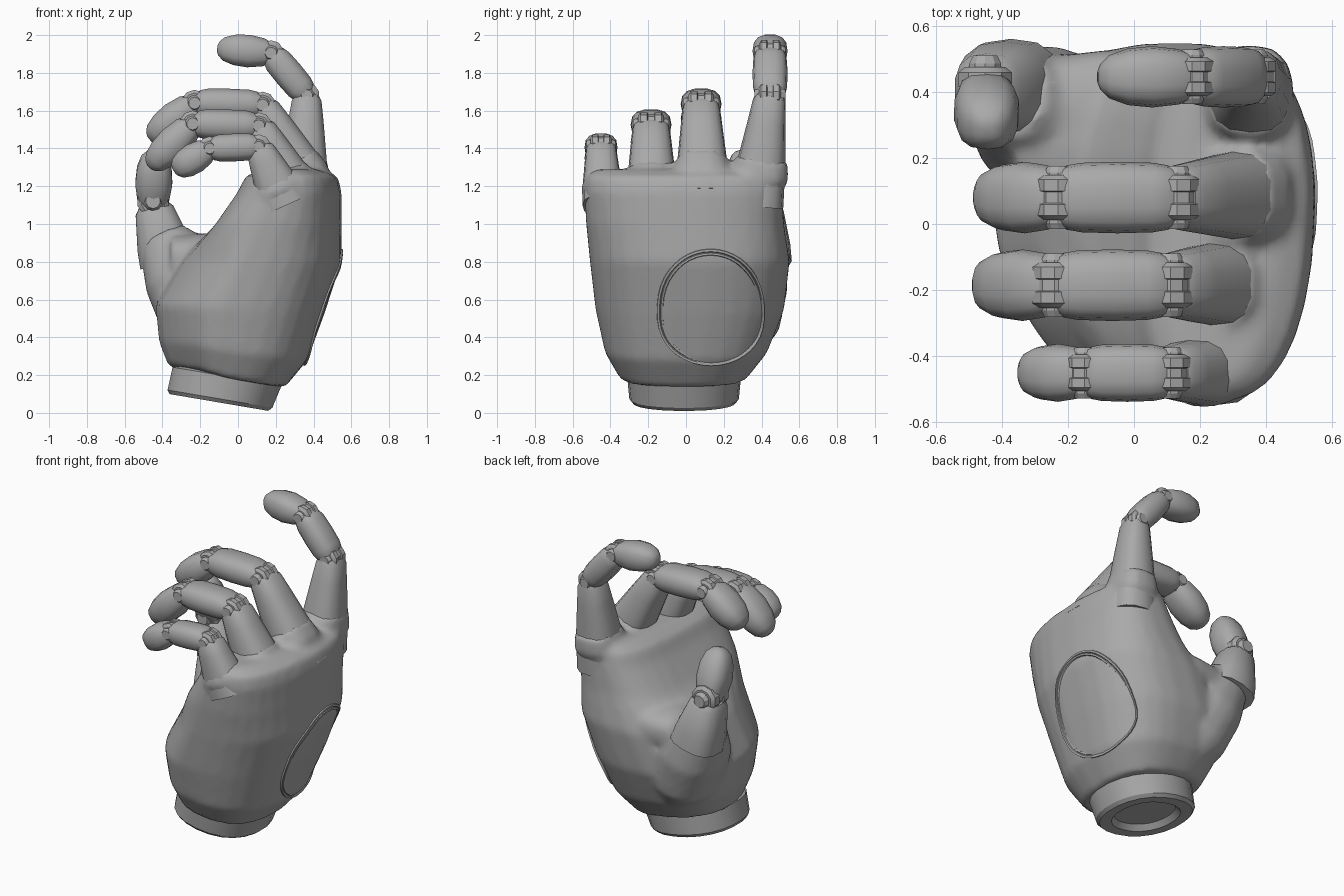
import bpy, bmesh, math
from mathutils import Vector
from mathutils.bvhtree import BVHTree

if "Cube" in bpy.data.objects:
    bpy.data.objects.remove(bpy.data.objects["Cube"], do_unlink=True)

grey = bpy.data.materials.new("mid_grey")
grey.use_nodes = True
GREY = (0.4, 0.4, 0.4, 1)
grey.diffuse_color = GREY
grey.node_tree.nodes["Principled BSDF"].inputs["Base Color"].default_value = GREY


def finish(name, bm, angle=40):
    bmesh.ops.recalc_face_normals(bm, faces=bm.faces)
    mesh = bpy.data.meshes.new(name)
    bm.to_mesh(mesh)
    bm.free()
    obj = bpy.data.objects.new(name, mesh)
    bpy.context.collection.objects.link(obj)
    mesh.materials.append(grey)
    bpy.ops.object.select_all(action='DESELECT')
    obj.select_set(True)
    bpy.context.view_layer.objects.active = obj
    bpy.ops.object.shade_smooth_by_angle(angle=math.radians(angle))
    return obj


def skin(name, rings, angle=40, closed=False):
    """Bridge a list of point rings, capping the ends unless closed."""
    bm = bmesh.new()
    rows = [[bm.verts.new(p) for p in ring] for ring in rings]
    n = len(rows[0])
    pairs = list(zip(rows, rows[1:])) + ([(rows[-1], rows[0])] if closed else [])
    for a, b in pairs:
        for i in range(n):
            j = (i + 1) % n
            bm.faces.new((a[i], a[j], b[j], b[i]))
    if not closed:
        bm.faces.new(rows[0])
        bm.faces.new(rows[-1])
    return finish(name, bm, angle)


def unit_ring(n, power):
    """Rounded-square outline of radius one."""
    for i in range(n):
        a = math.tau * (i + 0.5) / n
        c, s = math.cos(a), math.sin(a)
        yield (math.copysign(abs(c) ** (2 / power), c),
               math.copysign(abs(s) ** (2 / power), s))


def segment(name, start, end, profile, n=14, power=2.6):
    """Finger piece; profile rows are (position, half depth, half width)."""
    a, b = Vector(start), Vector(end)
    axis = (b - a).normalized()
    side = Vector((0, 1, 0))
    side = (side - axis * side.dot(axis)).normalized()
    up = axis.cross(side)
    rings = [[a.lerp(b, t) + up * u * d + side * v * w for u, v in unit_ring(n, power)]
             for t, d, w in profile]
    return skin(name, rings)


def joint(name, centre, radius, width):
    """Hinge: a barrel across the finger with a pin through it."""
    c = Vector(centre)
    for label, r, w in (("barrel", radius, width), ("pin", radius * 0.6, width * 1.4)):
        rings = []
        for y, k in ((-1, 0.75), (-0.8, 1), (-0.3, 1), (-0.25, 0.88),
                     (0.25, 0.88), (0.3, 1), (0.8, 1), (1, 0.75)):
            rings.append([c + Vector((r * k * u, y * w, r * k * v))
                          for u, v in unit_ring(10, 2)])
        skin(f"{name}_{label}", rings, 25)


def scaled(profile, depth, width):
    return [(t, d * depth, w * width) for t, d, w in profile]


# Palm: stacked rounded outlines (height, x range, y range, tilt)
palm_rows = (
    (0.19, -0.37, 0.25, -0.35, 0.32, 0.18), (0.33, -0.42, 0.37, -0.43, 0.43, 0.12),
    (0.55, -0.44, 0.46, -0.48, 0.52, 0.05), (0.80, -0.31, 0.55, -0.51, 0.55, 0),
    (1.00, -0.11, 0.55, -0.53, 0.52, 0), (1.17, 0.01, 0.55, -0.54, 0.51, 0),
    (1.25, 0.05, 0.53, -0.53, 0.5, 0), (1.29, 0.13, 0.44, -0.48, 0.47, 0))
palm_rings = []
for z, x0, x1, y0, y1, tilt in palm_rows:
    ring = []
    for u, v in unit_ring(28, 2.7):
        x = (x0 + x1) / 2 + u * (x1 - x0) / 2
        y = (y0 + y1) / 2 + v * (y1 - y0) / 2
        # The heel narrows toward the little finger
        pinch = 0.17 * max(0, -v) * max(0, -u) if z < 1 else 0
        ring.append(Vector((x + 0.09 * min(y, 0) + pinch, y, z - tilt * (x + 0.06))))
    palm_rings.append(ring)
body = [skin("palm", palm_rings, 50)]

# Thumb mound and web of flesh, blended into the palm below
body.append(segment("thumb_mound", (-0.13, 0.22, 0.36), (-0.4, 0.4, 0.96),
                    [(0, 0.14, 0.18), (0.25, 0.22, 0.24), (0.6, 0.21, 0.22),
                     (0.85, 0.165, 0.16), (0.95, 0.13, 0.14)], 20, 2.2))
body.append(segment("thumb_web", (-0.34, 0.3, 0.81), (0.15, 0.26, 0.84),
                    [(0, 0.13, 0.2), (0.5, 0.13, 0.25), (1, 0.13, 0.24)], 20))

# Shapes shared by the finger pieces
PROXIMAL = ((0, 1.65, 1.2), (0.35, 1.5, 1.18), (0.75, 1.15, 1.03), (0.95, 0.95, 0.95), (1, 0.75, 0.85))
MIDDLE = ((0, 0.65, 0.82), (0.08, 0.85, 0.93), (0.2, 0.97, 1), (0.5, 1, 1.03),
          (0.8, 0.97, 1), (0.92, 0.85, 0.93), (1, 0.65, 0.82))
TIP = ((0, 0.65, 0.78), (0.14, 0.9, 0.93), (0.42, 1.05, 1.03), (0.68, 0.98, 0.95),
       (0.88, 0.75, 0.72), (0.97, 0.44, 0.44), (1, 0.2, 0.2))

# Fingers: root, two hinges and tip in (x, z), y at root and hinge, half depth and width, root flare
fingers = {
    "index": ((0.34, 1.1), (0.365, 1.68), (0.175, 1.905), (-0.11, 1.93), 0.37, 0.445, 0.08, 0.09, 1.35),
    "middle": ((0.42, 1.12), (0.13, 1.63), (-0.23, 1.64), (-0.47, 1.45), 0.09, 0.08, 0.083, 0.105, 1.15),
    "ring": ((0.33, 1.1), (0.11, 1.52), (-0.24, 1.53), (-0.47, 1.3), -0.18, -0.185, 0.083, 0.105, 1.05),
    "little": ((0.25, 1.1), (0.11, 1.41), (-0.15, 1.4), (-0.34, 1.28), -0.44, -0.45, 0.075, 0.085, 1.05),
}
for name, (root, hinge_1, hinge_2, tip, y0, y, d, w, flare) in fingers.items():
    b, c, e = (Vector((p[0], y, p[1])) for p in (hinge_1, hinge_2, tip))
    a = Vector((root[0], y0, root[1]))
    base = [(t, k * d * 1.05, j * w * (flare + (1 - flare) * t)) for t, k, j in PROXIMAL]
    segment(f"{name}_finger_base", a, b, base)
    segment(f"{name}_finger_middle", b, c, scaled(MIDDLE, d, w))
    segment(f"{name}_finger_tip", c, e, scaled(TIP, d * 1.05, w))
    joint(f"{name}_first_hinge", b, d * 0.85, w * 0.65)
    joint(f"{name}_second_hinge", c, d * 0.85, w * 0.65)
    # Knuckle swelling where the finger leaves the palm
    body.append(segment(f"{name}_knuckle", a, b,
                        [(0, d * 1.2, w), (0.25, d * 1.75, w * flare * 1.28),
                         (0.43, d * 1.55, w * flare * 1.14)]))

# Thumb: base piece, hinge and tip
segment("thumb_base", (-0.37, 0.41, 0.8), (-0.45, 0.4, 1.1),
        [(0, 0.155, 0.15), (0.3, 0.145, 0.145), (0.9, 0.105, 0.115), (1, 0.08, 0.09)])
joint("thumb_hinge", (-0.45, 0.39, 1.12), 0.085, 0.085)
segment("thumb_tip", (-0.45, 0.39, 1.09), (-0.44, 0.28, 1.39), scaled(TIP, 0.095, 0.1))

# Blend palm, mound, web and knuckles into one skin
bpy.ops.object.select_all(action='DESELECT')
for part in body:
    part.select_set(True)
palm = body[0]
bpy.context.view_layer.objects.active = palm
bpy.ops.object.join()
remesh = palm.modifiers.new("blend", 'REMESH')
remesh.mode = 'VOXEL'
remesh.voxel_size = 0.022
relax = palm.modifiers.new("relax", 'SMOOTH')
relax.factor, relax.iterations = 0.5, 5
for modifier in ("blend", "relax"):
    bpy.ops.object.modifier_apply(modifier=modifier)
bpy.ops.object.shade_smooth_by_angle(angle=math.radians(50))

# Wrist cuff with a recessed socket underneath
cuff_rings = []
for h, k in ((0.09, 0.62), (0.055, 0.7), (0.055, 0.86), (0.055, 0.94),
             (0.075, 1), (0.2, 1.04), (0.22, 0.9)):
    ring = []
    for u, v in unit_ring(22, 2.2):
        x = -0.1 + 0.045 * (h - 0.06) / 0.15 + 0.28 * k * u
        ring.append((x, -0.01 + 0.29 * k * v, h - 0.17 * (x + 0.1)))
    cuff_rings.append(ring)
skin("wrist_cuff", cuff_rings, 30)

# Oval rim on the back of the hand, laid onto the palm surface
tree = BVHTree.FromPolygons([v.co for v in palm.data.vertices],
                            [p.vertices for p in palm.data.polygons])
rim = []
for i in range(40):
    a = math.tau * i / 40
    y = 0.13 + 0.275 * math.cos(a) * (1 - 0.06 * math.sin(a))
    z = 0.56 + 0.3 * math.copysign(abs(math.sin(a)) ** 0.85, math.sin(a))
    hit, normal, _, _ = tree.ray_cast(Vector((2, y, z)), Vector((-1, 0, 0)))
    inward = Vector((0, 0.13 - y, 0.56 - z)).normalized()
    rim.append([hit + normal * h + inward * d for h, d in
                ((-0.01, -0.012), (0.008, -0.006), (0.008, 0.006), (0.002, 0.01),
                 (0.008, 0.014), (0.008, 0.024), (-0.01, 0.03))])
skin("back_plate_rim", rim, 25, closed=True)
